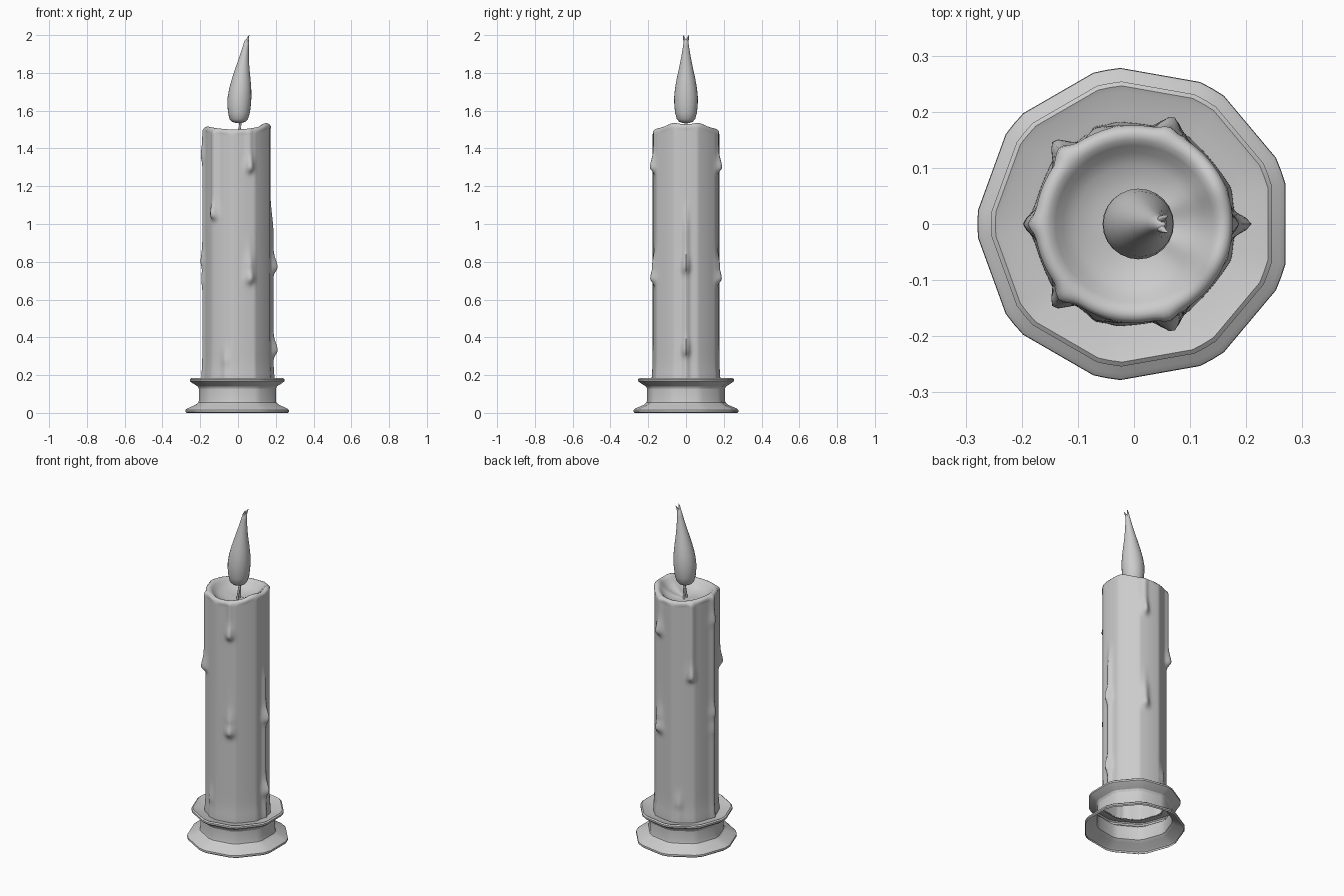
import bpy, bmesh
from math import sin, cos, pi, radians, degrees, exp

if "Cube" in bpy.data.objects:
    bpy.data.objects.remove(bpy.data.objects["Cube"])


def skin(name, rings, cap_start=False, cap_end=False, angle=40):
    """Bridge a list of equal-length closed rings into one mesh object."""
    bm = bmesh.new()
    loops = [[bm.verts.new(p) for p in ring] for ring in rings]
    n = len(rings[0])
    for a, b in zip(loops, loops[1:]):
        for i in range(n):
            j = (i + 1) % n
            bm.faces.new((a[i], a[j], b[j], b[i]))
    if cap_start:
        bm.faces.new(loops[0][::-1])
    if cap_end:
        bm.faces.new(loops[-1])
    me = bpy.data.meshes.new(name)
    bm.to_mesh(me)
    bm.free()
    ob = bpy.data.objects.new(name, me)
    bpy.context.collection.objects.link(ob)
    bpy.ops.object.select_all(action='DESELECT')
    ob.select_set(True)
    bpy.context.view_layer.objects.active = ob
    bpy.ops.object.shade_smooth_by_angle(angle=radians(angle))
    return ob


def tube(name, path, n=16, angle=60):
    """Round tube along points (x, y, z, radius), with level rings."""
    rings = [[(x + r * cos(2 * pi * i / n), y + r * sin(2 * pi * i / n), z)
              for i in range(n)] for x, y, z, r in path]
    return skin(name, rings, True, True, angle)


def nonagon(theta):
    """Radius of a unit nonagon that has a corner at 180 degrees."""
    d = (degrees(theta) - 180) % 40 - 20
    return cos(radians(20)) / cos(radians(d))


# Holder: open nine-sided shell with softened corners
profile = [(.280, 0), (.287, .006), (.286, .016), (.276, .024), (.232, .042),
           (.216, .055), (.213, .066), (.213, .128), (.219, .140), (.252, .160),
           (.262, .168), (.262, .178), (.254, .184), (.244, .180), (.205, .172), (.187, .168)]
section = []
for k in range(9):
    for off, in ((-5,), (0,), (5,)):
        t = radians(180 + 40 * k + off)
        section.append((t, .972 if off == 0 else nonagon(t)))
skin("candle_holder", [[(r * f * cos(t), r * f * sin(t), z) for t, f in section]
                       for r, z in profile], angle=25)

# Wax drips: angle, top z, bottom z, trail height, half width, bulbs (z, height)
drips = [
    (70, 1.55, 1.28, .010, .016, [(1.30, .020)]),
    (70, 1.00, .70, .004, .018, [(.71, .024), (.79, .009)]),
    (134, 1.55, 1.03, .015, .017, [(1.05, .016)]),
    (112, .40, .10, .007, .018, [(.28, .006)]),
    (0, 1.15, .10, .015, .015, [(.77, .022), (.33, .022)]),
    (180, 1.55, .10, .010, .018, [(1.36, .008), (.80, .009), (.70, .005)]),
]
drips += [(-d[0],) + d[1:] for d in drips if d[0] not in (0, 180)]


def step(x):
    x = min(1, max(0, x))
    return x * x * (3 - 2 * x)


def drip_height(theta, z):
    total = 0
    for ang, top, bottom, h, w, bulbs in drips:
        d = (degrees(theta) - ang + 180) % 360 - 180
        arc = radians(d) * .178
        if abs(arc) > .08:
            continue
        trail = h * step((top - z) / .2 if top < 1.5 else 1) * step((z - bottom + .02) / .04)
        total += trail * exp(-(arc / w) ** 2)
        for bz, bh in bulbs:
            length = .055 if z > bz else .028
            total += bh * exp(-(arc / (w * 1.35)) ** 2 - ((z - bz) / length) ** 2)
    return total


def rim(theta):
    bump = sum(exp(-((degrees(theta) - a + 180) % 360 - 180) ** 2 / 250) for a in (25, -25))
    return 1.511 + .010 * cos(2 * theta) + .005 * cos(theta) + .012 * bump


# Candle: dripping wall, wavy rounded rim and melted bowl, open below
N, ROWS = 120, 120
angles = [2 * pi * i / N for i in range(N)]
rings = []
for k in range(ROWS + 1):
    ring = []
    for t in angles:
        z = .165 + (rim(t) - .025 - .165) * k / ROWS
        r = .179 * (.4 + .6 * nonagon(t)) + drip_height(t, z) + .006 * exp(-((z - .165) / .07) ** 2)
        ring.append((r * cos(t), r * sin(t), z))
    rings.append(ring)
for r0, dz, keep in [(.176, -.012, .8), (.169, -.003, .5), (.160, 0, .25), (.150, -.003, .1),
                     (.140, -.012, 0), (.127, -.028, 0), (.105, -.044, 0), (.07, -.056, 0),
                     (.03, -.062, 0), (.002, -.063, 0)]:
    ring = []
    for t in angles:
        r = r0 + keep * drip_height(t, 1.48)
        z = 1.511 + (rim(t) - 1.511) * min(1, r0 / .15) + dz
        ring.append((r * cos(t), r * sin(t), z))
    rings.append(ring)
skin("candle_wax", rings, cap_end=True, angle=60)

# Wick: two strands spreading at the foot
for s, side in ((1, "left"), (-1, "right")):
    tube("wick_" + side, [(.004, s * .014, 1.44, .006), (.008, s * .007, 1.49, .006),
                          (.012, s * .002, 1.53, .006), (.008, 0, 1.57, .005)], 8)

# Flame: leaning teardrop with a forked tip
tube("flame", [(.004, 0, 1.535, .018), (.004, 0, 1.541, .036), (.004, 0, 1.556, .049),
               (.005, 0, 1.59, .058), (.006, 0, 1.63, .062), (.008, 0, 1.67, .063),
               (.012, 0, 1.72, .058), (.017, 0, 1.77, .049), (.024, 0, 1.83, .036),
               (.033, 0, 1.89, .024), (.041, 0, 1.94, .016), (.047, 0, 1.972, .012),
               (.049, 0, 1.98, .006)], 24)
for s, side in ((1, "left"), (-1, "right")):
    tube("flame_tip_" + side, [(.042, s * .004, 1.95, .009), (.049, s * .008, 1.975, .007),
                               (.054, s * .012, 1.99, .004), (.060, s * .015, 2.0, .001)], 10)
